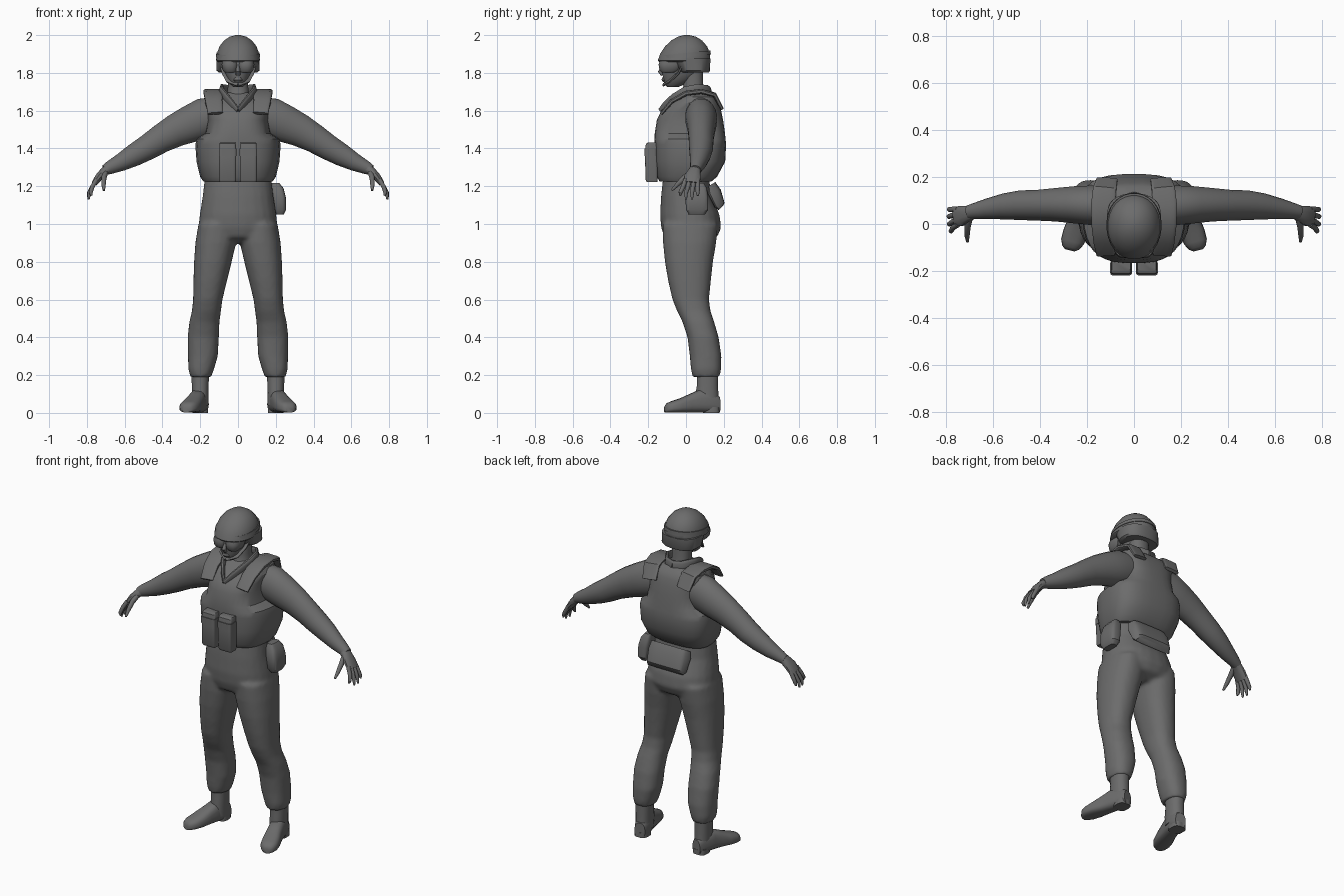
import bpy, bmesh, math
from mathutils import Vector

grey = bpy.data.materials.new("plain_grey")
grey.diffuse_color = (0.15, 0.15, 0.15, 1)


def loft(bm, rings, n=20):
    """Skin a list of rings (centre, u axis, v axis, power, taper) and cap both ends."""
    prev = None
    for i, (c, u, v, p, k) in enumerate(rings):
        cur = []
        for j in range(n):
            a = 2 * math.pi * (j + 0.5) / n
            ca, sa = math.cos(a), math.sin(a)
            x = math.copysign(abs(ca) ** (2 / p), ca)
            y = math.copysign(abs(sa) ** (2 / p), sa)
            cur.append(bm.verts.new(Vector(c) + Vector(u) * x * (1 + k * y) + Vector(v) * y))
        if prev:
            for j in range(n):
                bm.faces.new((prev[j], prev[(j + 1) % n], cur[(j + 1) % n], cur[j]))
        if i in (0, len(rings) - 1):
            bm.faces.new(cur)
        prev = cur


def stack(rows, p=2.3, k=0.0, tilt=0.0):
    """Level rings from rows of (z, x centre, x radius, y front, y back)."""
    return [((x, (f + b) / 2, z), (r, 0, 0), (0, (b - f) / 2, tilt * (b - f) / 2), p, k)
            for z, x, r, f, b in rows]


def tube(rows, side, p=2.0):
    """Rings across a path from rows of (centre, radius along side, other radius)."""
    pts = [Vector(r[0]) for r in rows]
    out = []
    for i, (c, ru, rv) in enumerate(rows):
        t = (pts[min(i + 1, len(pts) - 1)] - pts[max(i - 1, 0)]).normalized()
        u = Vector(side)
        u = (u - t * u.dot(t)).normalized()
        out.append((c, u * ru, t.cross(u) * rv, p, 0))
    return out


def make(name, ring_sets, n=20, angle=40, voxel=0, bevel=0):
    bm = bmesh.new()
    for r in ring_sets:
        loft(bm, r, n)
    bmesh.ops.recalc_face_normals(bm, faces=bm.faces)
    me = bpy.data.meshes.new(name)
    bm.to_mesh(me)
    bm.free()
    me.materials.append(grey)
    ob = bpy.data.objects.new(name, me)
    bpy.context.collection.objects.link(ob)
    bpy.ops.object.select_all(action='DESELECT')
    ob.select_set(True)
    bpy.context.view_layer.objects.active = ob
    if voxel:
        m = ob.modifiers.new("fuse", 'REMESH')
        m.mode, m.voxel_size, m.use_smooth_shade = 'VOXEL', voxel, True
        s = ob.modifiers.new("soften", 'SMOOTH')
        s.factor, s.iterations = 0.5, 4
    if bevel:
        b = ob.modifiers.new("round", 'BEVEL')
        b.width, b.segments = bevel, 2
    bpy.ops.object.shade_smooth_by_angle(angle=math.radians(angle))
    return ob


# Trousers: hips and two legs fused together
hips = stack([(1.26, 0, .175, -.12, .12), (1.15, 0, .187, -.132, .135), (1.05, 0, .203, -.138, .178),
              (.98, 0, .21, -.132, .187), (.93, 0, .18, -.115, .165), (.9, 0, .09, -.06, .11)])
leg_rows = [(1.0, .112, .098, -.125, .17), (.9, .118, .108, -.122, .16), (.8, .133, .1, -.112, .143),
            (.7, .147, .089, -.095, .132), (.6, .16, .078, -.072, .122), (.54, .167, .077, -.048, .13),
            (.48, .178, .08, -.018, .15), (.4, .184, .083, .008, .173), (.3, .186, .079, .02, .188),
            (.23, .195, .068, .026, .186), (.19, .197, .055, .035, .178)]
legs = [stack([(z, s * x, r, f, b) for z, x, r, f, b in leg_rows]) for s in (1, -1)]
make("trousers", [hips] + legs, 24, voxel=.012)

# Boots with toes turned outward
foot_rows = [(.175, .192, .03, .085), (.14, .197, .042, .115), (.07, .215, .044, .12), (.02, .23, .046, .098),
             (-.03, .247, .051, .075), (-.075, .262, .048, .06), (-.1, .27, .036, .05), (-.112, .274, .02, .032)]
for s, tag in ((1, "left"), (-1, "right")):
    foot = [((s * x, y, h / 2 + .002), (w, s * w * .25, 0), (0, 0, h / 2), 2.8, -.08) for y, x, w, h in foot_rows]
    shaft = stack([(.04, s * .2, .043, .055, .172), (.1, s * .2, .044, .05, .172), (.15, s * .2, .045, .058, .17),
                   (.23, s * .2, .048, .055, .172)])
    make(tag + "_boot", [foot, shaft])
    make(tag + "_heel", [stack([(0, s * .2, .041, .09, .178), (.03, s * .2, .041, .09, .178)], 3)])

# Arms, palms, fingers
for s, tag in ((1, "left"), (-1, "right")):
    P = lambda x, y, z: (s * x, y, z)
    arm = tube([(P(.11, .075, 1.575), .08, .1), (P(.18, .08, 1.56), .085, .108), (P(.25, .082, 1.53), .08, .1),
                (P(.33, .082, 1.495), .072, .088), (P(.41, .08, 1.45), .066, .076), (P(.48, .08, 1.405), .064, .068),
                (P(.55, .075, 1.365), .056, .06), (P(.62, .065, 1.326), .045, .047),
                (P(.68, .055, 1.298), .034, .035), (P(.705, .05, 1.285), .03, .028)], (0, 1, 0))
    make(tag + "_arm", [arm])
    palm = tube([(P(.675, .055, 1.3), .028, .026), (P(.705, .045, 1.28), .033, .024),
                 (P(.735, .035, 1.25), .044, .021), (P(.76, .03, 1.215), .042, .016)], (0, 1, 0), 2.4)
    digits = []
    for y0, y1, drop, out in ((-.002, -.03, 1.15, .775), (.02, .0, 1.13, .79),
                              (.042, .032, 1.13, .793), (.062, .062, 1.15, .79)):
        digits.append(tube([(P(.75, y0, 1.235), .012, .012), (P(.772, (y0 + y1) / 2, 1.195), .012, .012),
                            (P((out + .785) / 2, y1, 1.165), .0105, .0105), (P(out, y1, drop), .005, .005)], (0, 1, 0)))
    digits.append(tube([(P(.70, .03, 1.275), .014, .016), (P(.71, -.01, 1.245), .014, .015),
                        (P(.712, -.045, 1.21), .012, .012), (P(.71, -.075, 1.178), .006, .006)], (1, 0, 0)))
    make(tag + "_hand", [palm] + digits, 12)

# Armoured vest
vest = stack([(1.225, 0, .18, -.14, .135), (1.25, 0, .197, -.155, .165), (1.33, 0, .216, -.165, .208),
              (1.42, 0, .222, -.167, .213), (1.45, 0, .216, -.167, .21), (1.48, 0, .172, -.166, .207),
              (1.55, 0, .16, -.155, .197), (1.6, 0, .166, -.132, .187), (1.64, 0, .178, -.085, .175),
              (1.672, 0, .165, -.04, .16), (1.695, 0, .1, -.01, .13)], 2.9, .1)
make("vest", [vest], 32, 35)

# Shoulder straps and collar on the vest
for s, tag in ((1, "left"), (-1, "right")):
    strap = tube([((s * .12, -.13, 1.585), .04, .009), ((s * .128, -.075, 1.65), .045, .012),
                  ((s * .132, 0, 1.692), .05, .014), ((s * .132, .08, 1.702), .052, .014),
                  ((s * .125, .15, 1.685), .05, .012), ((s * .115, .19, 1.61), .045, .009)], (1, 0, 0), 4)
    make(tag + "_shoulder_strap", [strap], 16)
    collar = tube([((0, .125, 1.705), .024, .01), ((s * .05, .112, 1.71), .026, .01), ((s * .085, .06, 1.715), .026, .011),
                   ((s * .088, 0, 1.703), .026, .012), ((s * .06, -.06, 1.668), .024, .012),
                   ((s * .028, -.105, 1.632), .02, .01), ((0, -.135, 1.6), .014, .008)], (0, -.2, 1), 3)
    make(tag + "_collar", [collar], 12)
    # Magazine pouches on the chest
    x = s * .055
    pouch = stack([(1.222, x, .042, -.208, -.15), (1.235, x, .045, -.214, -.15),
                   (1.385, x, .045, -.218, -.15), (1.425, x, .043, -.212, -.15), (1.432, x, .04, -.2, -.15)], 7)
    make(tag + "_chest_pouch", [pouch], 20, 35)
    flap = stack([(1.36, x, .047, -.22, -.155), (1.4, x, .047, -.22, -.155)], 7)
    make(tag + "_pouch_flap", [flap], 20, 35)

# Hip pouch and rear pack
make("hip_pouch", [stack([(1.05, .222, .02, .015, .1), (1.075, .222, .033, 0, .118), (1.14, .218, .036, -.004, .118),
                          (1.19, .208, .033, .005, .11), (1.218, .198, .02, .02, .095)], 4)], 20, 30)
rear = [((.015, y, z), (w, 0, 0), (0, t, .012), 5, -.12)
        for z, y, w, t in ((1.085, .185, .115, .012), (1.1, .178, .125, .026), (1.17, .15, .13, .034), (1.21, .135, .125, .02))]
make("rear_pack", [rear], 24, 30)

# Neck and head
neck = stack([(1.62, 0, .075, -.06, .13), (1.68, 0, .06, -.02, .1), (1.73, 0, .054, -.015, .092), (1.83, 0, .058, -.02, .09)])
make("neck", [neck])
skull = stack([(1.725, 0, .025, -.098, -.04), (1.738, 0, .04, -.112, -.01), (1.765, 0, .056, -.122, .04),
               (1.8, 0, .07, -.126, .08), (1.85, 0, .078, -.128, .095), (1.9, 0, .08, -.11, .1)], 2.2)
nose = tube([((0, -.12, 1.83), .009, .012), ((0, -.135, 1.805), .013, .014), ((0, -.125, 1.788), .012, .008)], (1, 0, 0))
lips = stack([(1.752, 0, .018, -.122, -.08), (1.763, 0, .026, -.13, -.08), (1.775, 0, .02, -.126, -.08)])
make("head", [skull, nose, lips])

# Wraparound goggles
lens = [stack([(1.802, s * .04, .03, -.13, -.05), (1.815, s * .041, .041, -.141, -.03), (1.845, s * .042, .045, -.146, -.02),
               (1.862, s * .042, .042, -.14, -.02)], 2.5) for s in (1, -1)]
make("goggles", lens)

# Helmet shell, lower ear and neck guard, band
shell = stack([(1.858, 0, .106, -.142, .122), (1.866, 0, .116, -.15, .128), (1.9, 0, .113, -.138, .128),
               (1.94, 0, .099, -.112, .113), (1.972, 0, .074, -.078, .085), (1.992, 0, .043, -.042, .052),
               (2.0, 0, .012, -.01, .018)], 2.1)
make("helmet", [shell], 28)
make("helmet_guard", [stack([(1.803, 0, .104, -.03, .122), (1.812, 0, .114, -.045, .127),
                             (1.875, 0, .116, -.08, .13)], 2.5)], 28)
make("helmet_band", [stack([(1.885, 0, .118, -.143, .132), (1.905, 0, .115, -.14, .131)], 2.1, 0, .1)], 28)

# Chin strap
for s, tag in ((1, "left"), (-1, "right")):
    strap = tube([((s * .092, -.01, 1.85), .01, .006), ((s * .076, -.04, 1.8), .01, .006),
                  ((s * .054, -.085, 1.757), .01, .006), ((0, -.118, 1.738), .011, .006)], (0, .6, .8), 4)
    make(tag + "_chin_strap", [strap], 8)
